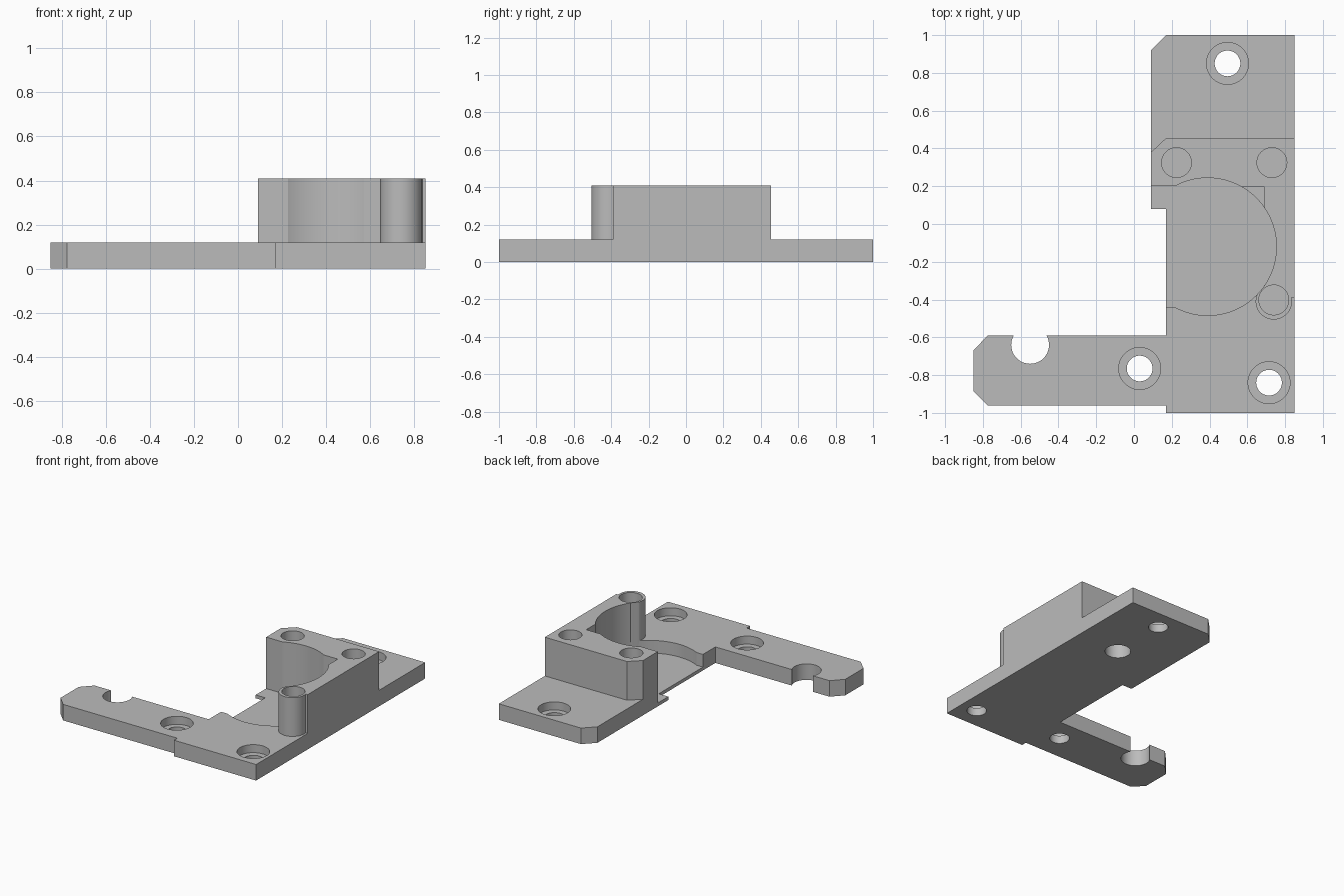
import bpy
import bmesh
from math import cos, sin, tau, radians

cube = bpy.data.objects.get("Cube")
if cube:
    bpy.data.objects.remove(cube, do_unlink=True)

grey = bpy.data.materials.new("plain grey")
grey.use_nodes = True
colour = (0.5, 0.5, 0.5, 1)
grey.diffuse_color = colour
grey.node_tree.nodes["Principled BSDF"].inputs["Base Color"].default_value = colour

PLATE, TOP, FLOOR, ABOVE, BELOW = 0.12, 0.41, 0.025, 0.6, -0.2


def prism(name, outline, z0, z1):
    """Extrude a flat outline from z0 up to z1."""
    bm = bmesh.new()
    face = bm.faces.new([bm.verts.new((x, y, z0)) for x, y in outline])
    up = bmesh.ops.extrude_face_region(bm, geom=[face])["geom"]
    verts = [v for v in up if isinstance(v, bmesh.types.BMVert)]
    bmesh.ops.translate(bm, verts=verts, vec=(0, 0, z1 - z0))
    bmesh.ops.recalc_face_normals(bm, faces=bm.faces)
    mesh = bpy.data.meshes.new(name)
    bm.to_mesh(mesh)
    bm.free()
    mesh.materials.append(grey)
    obj = bpy.data.objects.new(name, mesh)
    bpy.context.collection.objects.link(obj)
    return obj


def disc(name, x, y, r, z0, z1, n=48):
    ring = [(x + r * cos(tau * i / n), y + r * sin(tau * i / n)) for i in range(n)]
    return prism(name, ring, z0, z1)


def combine(target, tool, operation):
    """Join or cut with a tool solid, then discard the tool."""
    mod = target.modifiers.new("combine", "BOOLEAN")
    mod.operation, mod.solver, mod.object = operation, "EXACT", tool
    bpy.context.view_layer.update()
    graph = bpy.context.evaluated_depsgraph_get()
    mesh = bpy.data.meshes.new_from_object(target.evaluated_get(graph))
    target.modifiers.clear()
    target.data = mesh
    bpy.data.objects.remove(tool, do_unlink=True)


# Base plate with its side arm
bracket = prism("mounting_bracket", [
    (0.17, -1), (0.85, -1), (0.85, 1), (0.17, 1), (0.09, 0.92), (0.09, 0.08),
    (0.17, 0.08), (0.17, -0.59), (-0.775, -0.59), (-0.85, -0.67),
    (-0.85, -0.885), (-0.775, -0.96), (0.17, -0.96)], 0, PLATE)

# Raised block with its side wall, and the round post at the wall's end
combine(bracket, prism("raised_block", [
    (0.17, 0.455), (0.09, 0.38), (0.09, 0.205), (0.4, 0.205), (0.4, 0.195),
    (0.69, 0.195), (0.69, -0.39), (0.85, -0.39), (0.85, 0.455)],
    PLATE / 2, TOP), "UNION")
combine(bracket, disc("post", 0.74, -0.41, 0.096, PLATE / 2, TOP), "UNION")

# Round pocket, open towards the right
combine(bracket, disc("pocket", 0.39, -0.12, 0.364, FLOOR, ABOVE, 96), "DIFFERENCE")
combine(bracket, prism("pocket_mouth", [
    (0, -0.443), (0.35, -0.443), (0.35, 0.205), (0, 0.205)],
    FLOOR, ABOVE), "DIFFERENCE")

# Counterbored screw holes in the plate
for x, y in [(0.495, 0.85), (0.03, -0.765), (0.715, -0.84)]:
    combine(bracket, disc("screw_hole", x, y, 0.068, BELOW, ABOVE), "DIFFERENCE")
    combine(bracket, disc("counterbore", x, y, 0.111, PLATE / 2, ABOVE), "DIFFERENCE")

# Blind holes in the block and post
for x, y in [(0.225, 0.325), (0.73, 0.325), (0.74, -0.402)]:
    combine(bracket, disc("blind_hole", x, y, 0.079, PLATE + 0.01, ABOVE), "DIFFERENCE")

# Hole under the block and open notch in the arm
combine(bracket, disc("under_hole", 0.495, 0.416, 0.089, BELOW, PLATE), "DIFFERENCE")
combine(bracket, disc("arm_notch", -0.55, -0.64, 0.1, BELOW, ABOVE), "DIFFERENCE")

# Smooth round walls, sharp edges
bpy.ops.object.select_all(action="DESELECT")
bracket.select_set(True)
bpy.context.view_layer.objects.active = bracket
bpy.ops.object.shade_smooth_by_angle(angle=radians(25))
